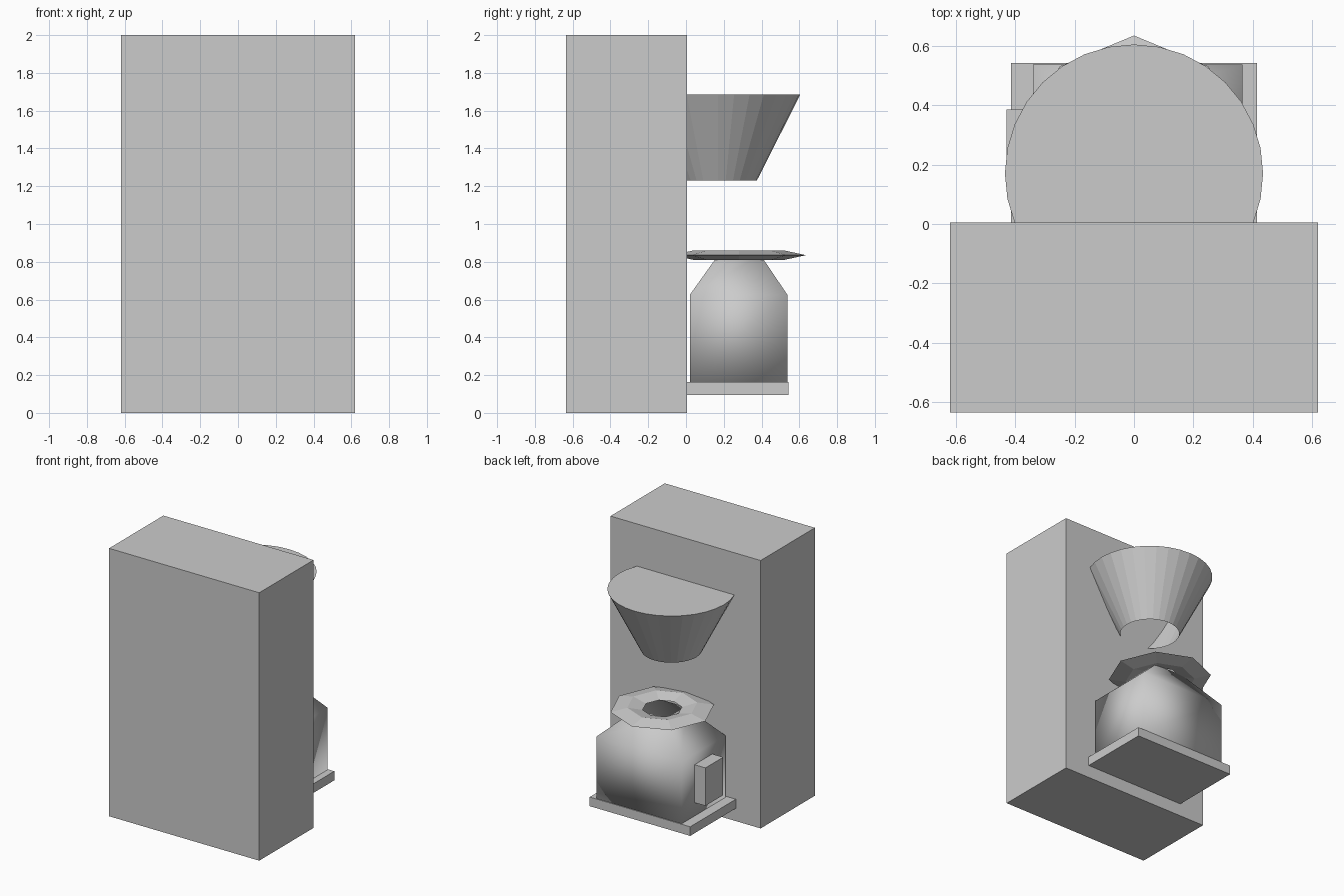
import bpy, bmesh, math

if "Cube" in bpy.data.objects:
    bpy.data.objects.remove(bpy.data.objects["Cube"])


def finish(name, bm, smooth=False):
    bmesh.ops.recalc_face_normals(bm, faces=bm.faces)
    for f in bm.faces:
        f.smooth = smooth
    mesh = bpy.data.meshes.new(name)
    bm.to_mesh(mesh)
    bm.free()
    obj = bpy.data.objects.new(name, mesh)
    bpy.context.collection.objects.link(obj)
    return obj


def loft(name, rings, cap_start=True, cap_end=True, closed=False, smooth=False):
    bm = bmesh.new()
    loops = [[bm.verts.new(p) for p in ring] for ring in rings]
    pairs = list(zip(loops, loops[1:]))
    if closed:
        pairs.append((loops[-1], loops[0]))
    for a, b in pairs:
        n = len(a)
        for i in range(n):
            j = (i + 1) % n
            bm.faces.new((a[i], a[j], b[j], b[i]))
    if cap_start:
        bm.faces.new(loops[0])
    if cap_end:
        bm.faces.new(loops[-1])
    return finish(name, bm, smooth)


def rect(x0, x1, y0, y1, z):
    return [(x0, y0, z), (x1, y0, z), (x1, y1, z), (x0, y1, z)]


def circle(r, cy, z, n):
    return [(r * math.cos(2 * math.pi * i / n), cy + r * math.sin(2 * math.pi * i / n), z)
            for i in range(n)]


def box(name, x0, x1, y0, y1, z0, z1):
    return loft(name, [rect(x0, x1, y0, y1, z0), rect(x0, x1, y0, y1, z1)])


# Tall housing
box("housing", -0.62, 0.62, -0.635, 0.005, 0, 2)

# Filter funnel: capped on top, open below, sunk into the housing
loft("funnel", [circle(0.205, 0.17, 1.23, 32), circle(0.435, 0.17, 1.685, 32)],
     cap_start=False)

# Warming plate
box("warming_plate", -0.415, 0.415, 0.0, 0.543, 0.095, 0.163)

# Pot: smooth-shaded square jug with an open, tapered neck
loft("pot", [rect(-0.34, 0.365, 0.02, 0.537, 0.163),
             rect(-0.34, 0.365, 0.02, 0.537, 0.625),
             rect(-0.11, 0.135, 0.17, 0.395, 0.835)],
     cap_end=False, smooth=True)

# Eight-sided flat rim around the neck
loft("pot_rim", [circle(r, 0.28, z, 8) for r, z in
                 ((0.355, 0.835), (0.24, 0.86), (0.135, 0.835), (0.24, 0.81))],
     cap_start=False, cap_end=False, closed=True)

# Handle block
box("pot_handle", -0.43, -0.335, 0.175, 0.385, 0.263, 0.546)
